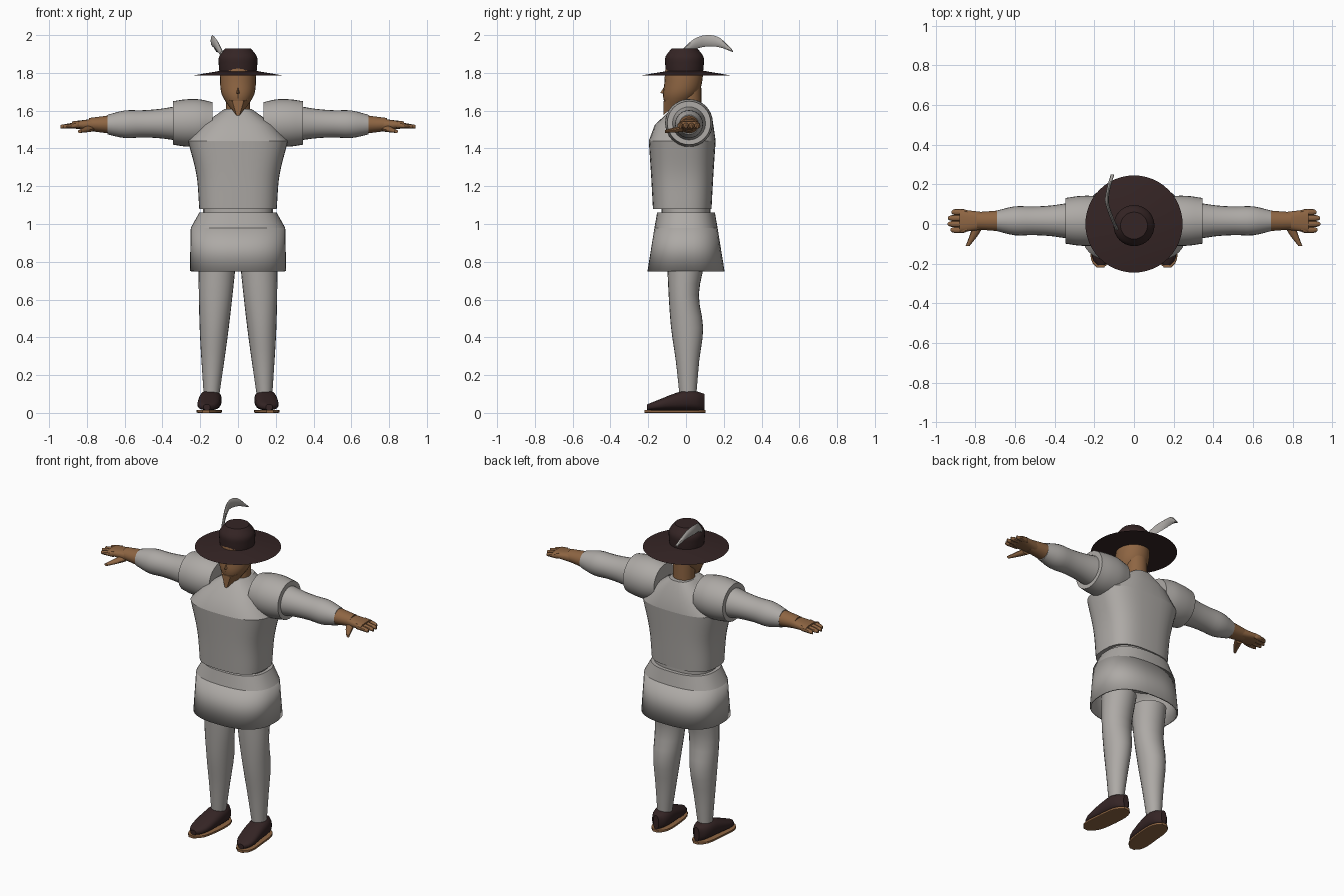
import bpy, bmesh, math

if "Cube" in bpy.data.objects:
    bpy.data.objects.remove(bpy.data.objects["Cube"], do_unlink=True)


def material(name, red, green, blue):
    mat = bpy.data.materials.new(name)
    mat.use_nodes = True
    mat.diffuse_color = (red, green, blue, 1)
    shader = next(node for node in mat.node_tree.nodes if node.type == 'BSDF_PRINCIPLED')
    shader.inputs["Base Color"].default_value = mat.diffuse_color
    return mat


cloth = material("grey cloth", .42, .4, .38)
skin = material("brown skin", .27, .13, .055)
felt = material("dark brown felt", .035, .018, .018)


def sample(values, t, smooth):
    """Value at t along evenly spaced keys; a plain number is constant."""
    if not isinstance(values, tuple):
        return values
    last = len(values) - 1
    key = min(int(t * last), last - 1)
    f = t * last - key
    start, end = values[key], values[key + 1]
    if not smooth:
        return start + (end - start) * f
    before = values[key - 1] if key else start + start - end
    after = values[key + 2] if key + 2 <= last else end + end - start
    slope_in, slope_out = (end - before) / 2, (after - start) / 2
    ease = f * f * (3 - 2 * f)
    return (start + (end - start) * ease
            + slope_in * f * (1 - f) ** 2 - slope_out * f * f * (1 - f))


def finish(name, bm, mat, mirror=False, thickness=0):
    bmesh.ops.recalc_face_normals(bm, faces=bm.faces)
    mesh = bpy.data.meshes.new(name)
    bm.to_mesh(mesh)
    bm.free()
    mesh.materials.append(mat)
    mesh.shade_smooth()
    mesh.set_sharp_from_angle(angle=math.radians(35))
    part = bpy.data.objects.new(name, mesh)
    bpy.context.collection.objects.link(part)
    if thickness:
        shell = part.modifiers.new("thickness", 'SOLIDIFY')
        shell.thickness = thickness
    if mirror:
        both = part.modifiers.new("both sides", 'MIRROR')
        both.use_mirror_merge = False


def signed_power(value, exponent):
    return math.copysign(abs(value) ** exponent, value)


def loft(name, mat, axis, span, wide, deep=None, across=0, along=0, sides=24, steps=12,
         square=2, smooth=True, rounded=False, capped=True, **finishing):
    """Skin rings along an axis. wide and deep are half sizes on the two other axes,
    across and along are the centre line on them, rounded tapers both ends."""
    order = {'x': (2, 0, 1), 'y': (0, 2, 1), 'z': (0, 1, 2)}[axis]
    deep = wide if deep is None else deep
    bm = bmesh.new()
    rings = []
    for step in range(steps + 1):
        t = step / steps
        if rounded:
            t = (1 - math.cos(math.pi * t)) / 2
        a, b, mid_a, mid_b = (sample(v, t, smooth) for v in (wide, deep, across, along))
        if rounded:
            a *= max(.3, (1 - abs(2 * t - 1) ** 4) ** .5)
        ring = []
        for side in range(sides):
            angle = math.tau * side / sides
            point = (mid_a + a * signed_power(math.cos(angle), 2 / square),
                     mid_b + b * signed_power(math.sin(angle), 2 / square),
                     span[0] + (span[1] - span[0]) * t)
            ring.append(bm.verts.new([point[k] for k in order]))
        rings.append(ring)
    for low, high in zip(rings, rings[1:]):
        for side in range(sides):
            bm.faces.new((low[side - 1], low[side], high[side], high[side - 1]))
    if capped:
        bm.faces.new(rings[0])
        bm.faces.new(rings[-1])
    finish(name, bm, mat, **finishing)


def faceted(name, mat, half):
    """Symmetric hull around points given for one side."""
    bm = bmesh.new()
    for x, y, z in half:
        for mirrored_x in {x, -x}:
            bm.verts.new((mirrored_x, y, z))
    bmesh.ops.convex_hull(bm, input=bm.verts)
    finish(name, bm, mat)


# Doublet: fitted body, then flat slopes up to the neck
loft("doublet_body", cloth, 'z', (1.08, 1.44), wide=(.205, .22, .265),
     deep=(.155, .165, .177), along=-.02, sides=40, square=2.8)
loft("doublet_shoulders", cloth, 'z', (1.44, 1.61), wide=(.265, .19, .07),
     deep=(.177, .155, .09), along=(-.02, -.01, .015), sides=40, steps=2,
     square=2.8, smooth=False)

# Narrow waist and hollow flared skirt
loft("waist", cloth, 'z', (1.03, 1.09), wide=.185, deep=.13, steps=1, square=2.6)
loft("skirt", cloth, 'z', (.75, .98), wide=(.255, .25), deep=(.204, .167), sides=40,
     steps=1, square=2.5, capped=False, thickness=.008)
loft("skirt_yoke", cloth, 'z', (.98, 1.06), wide=(.25, .205), deep=(.167, .153),
     sides=40, steps=1, square=2.5)

# Legs with a calf bulge at the back
loft("legs", cloth, 'z', (.1, .8), wide=(.042, .077, .1), across=(.14, .126, .11),
     deep=(.045, .062, .085, .08, .1), along=(.01, .008, .006, -.012, 0), mirror=True)

# Shoes and soles, toes turned slightly outward
loft("shoes", felt, 'y', (-.207, .097), wide=.06, deep=(.015, .03, .045, .053, .043),
     across=(.165, .15, .14), along=(.03, .045, .06, .068, .058), square=2.5,
     rounded=True, mirror=True)
loft("soles", skin, 'y', (-.22, .104), wide=.062, deep=.008, across=(.17, .15, .14),
     along=.008, square=8, rounded=True, mirror=True)

# Shoulder puffs and sleeves
arm_line = dict(across=.016, mirror=True)
loft("shoulder_puffs", cloth, 'x', (.135, .345), wide=(.11, .125, .125, .115),
     along=1.535, sides=32, **arm_line)
loft("sleeves", cloth, 'x', (.33, .69), wide=(.09, .077, .072, .073, .052),
     along=(1.533, 1.53, 1.526), **arm_line)

# Wrists and hands
loft("wrists", skin, 'x', (.68, .79), wide=(.052, .044), deep=(.048, .034),
     along=1.527, steps=2, **arm_line)
loft("palms", skin, 'x', (.76, .88), wide=(.044, .058), deep=(.032, .018),
     along=1.525, square=2.5, steps=4, **arm_line)
for finger, tip in enumerate((.925, .94, .938, .92)):
    loft("finger_" + "abcd"[finger], skin, 'x', (.84, tip), wide=.016, deep=(.018, .01),
         across=.03 * finger - .03, along=(1.525, 1.515), sides=10, steps=6,
         rounded=True, mirror=True)
loft("thumbs", skin, 'y', (-.11, -.015), wide=(.01, .02, .027), deep=(.008, .018),
     across=(.838, .81, .787), along=(1.49, 1.505), sides=12, steps=5, mirror=True)

# Neck and head
loft("neck", skin, 'z', (1.55, 1.72), wide=.063, along=.018, steps=1)
loft("head", skin, 'z', (1.61, 1.83), wide=(.04, .085, .095, .09),
     deep=(.045, .09, .1, .1), along=(-.06, -.02, -.008))

# Nose, moustache and pointed beard
faceted("nose", skin, [(0, -.1, 1.75), (.02, -.1, 1.69), (0, -.136, 1.695), (0, -.1, 1.68)])
faceted("moustache", skin, [(0, -.123, 1.69), (0, -.12, 1.665), (.055, -.095, 1.66),
                            (.045, -.07, 1.655)])
faceted("beard", skin, [(.06, -.085, 1.66), (.03, -.118, 1.65), (.05, -.06, 1.63),
                        (.008, -.12, 1.575)])

# Broad hat: shallow brim and rounded crown
loft("hat_brim", felt, 'z', (1.785, 1.81), wide=(.245, .1), sides=48, steps=1)
loft("hat_crown", felt, 'z', (1.8, 1.93), wide=(.098, .102, .1, .068), along=-.008, sides=32)

# Feather: thin blade sweeping back from the side of the crown
loft("feather", cloth, 'y', (-.03, .25), wide=.009, deep=(.015, .028, .03, .025, .004),
     across=(-.085, -.115, -.136, -.128, -.108), along=(1.9, 1.95, 1.97, 1.96, 1.913),
     sides=8)
